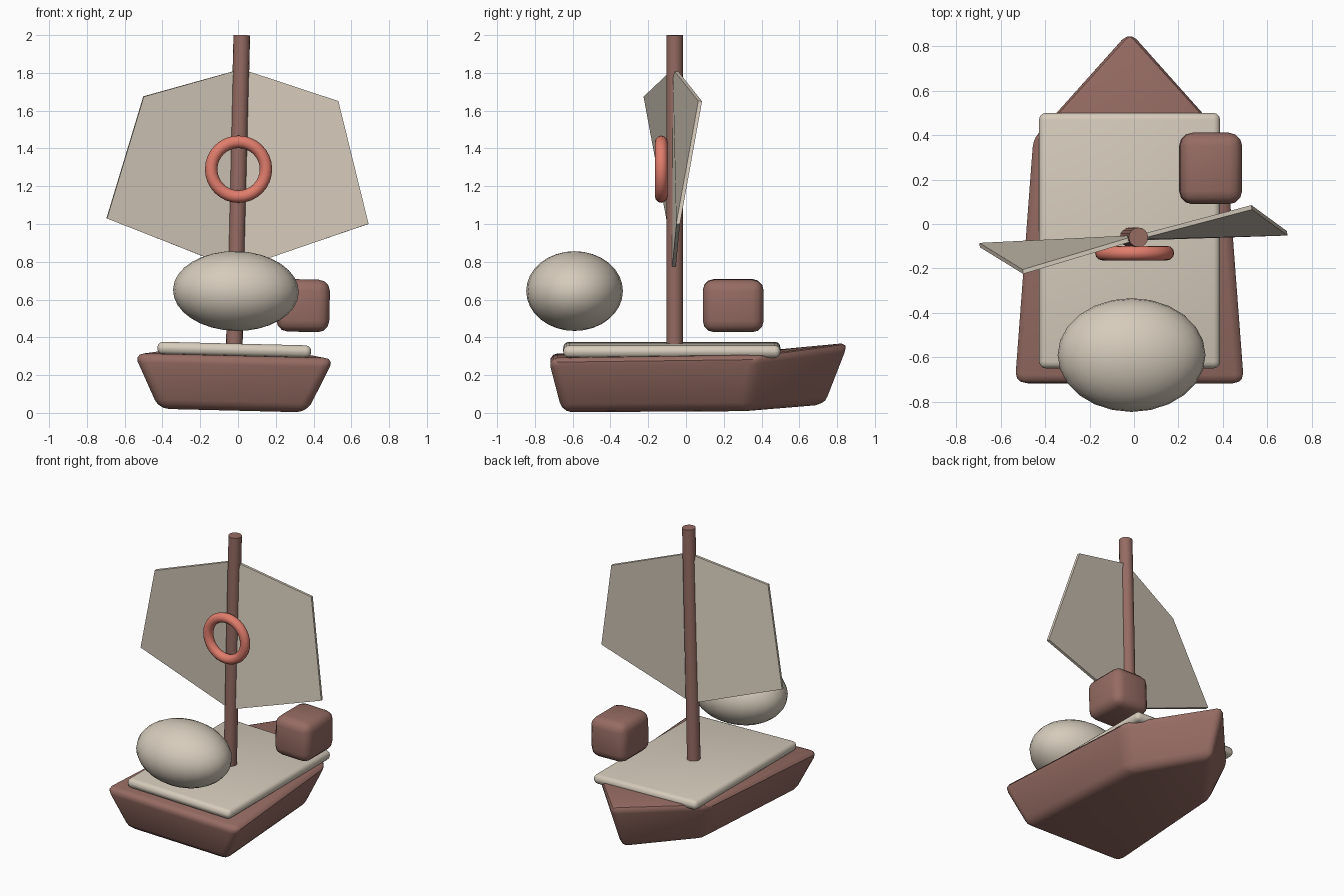
import bpy, bmesh, math
from mathutils import Matrix, Vector

if "Cube" in bpy.data.objects:
    bpy.data.objects.remove(bpy.data.objects["Cube"])


def material(name, rgb):
    m = bpy.data.materials.new(name)
    m.diffuse_color = (*rgb, 1)
    m.use_nodes = True
    m.node_tree.nodes["Principled BSDF"].inputs["Base Color"].default_value = m.diffuse_color
    return m


BROWN = material("reddish_brown", (0.305, 0.150, 0.125))
CREAM = material("cream", (0.67, 0.60, 0.50))
CORAL = material("coral_red", (0.753, 0.205, 0.150))

# The boat heels slightly towards +x
HEEL = Matrix.Translation((-0.028, 0, 0)) @ Matrix.Rotation(math.radians(1.4), 4, 'Y')


def finish(obj, name, mat, bevel=0, smooth=True):
    obj.name = name
    obj.data.materials.append(mat)
    bpy.ops.object.select_all(action='DESELECT')
    obj.select_set(True)
    bpy.context.view_layer.objects.active = obj
    if bevel:
        mod = obj.modifiers.new("round_edges", 'BEVEL')
        mod.width = bevel
        mod.segments = 3
        mod.limit_method = 'ANGLE'
        mod.angle_limit = math.radians(25)
        bpy.ops.object.modifier_apply(modifier=mod.name)
    if smooth:
        bpy.ops.object.shade_smooth_by_angle(angle=math.radians(40))
    return obj


def mesh_object(verts, faces):
    me = bpy.data.meshes.new("part")
    me.from_pydata(verts, [], faces)
    bm = bmesh.new()
    bm.from_mesh(me)
    bmesh.ops.recalc_face_normals(bm, faces=bm.faces)
    bm.to_mesh(me)
    bm.free()
    obj = bpy.data.objects.new("part", me)
    bpy.context.collection.objects.link(obj)
    return obj


def box(name, centre, size, bevel, mat, matrix=Matrix()):
    bpy.ops.mesh.primitive_cube_add(size=1)
    obj = bpy.context.object
    obj.data.transform(matrix @ Matrix.Translation(centre) @ Matrix.Diagonal((*size, 1)))
    return finish(obj, name, mat, bevel)


# Hull: flared five-sided outline with a pointed, raised bow
bottom = [(-0.395, -0.655, 0.012), (0.395, -0.655, 0.012), (0.335, 0.31, 0.016),
          (0, 0.76, 0.045), (-0.335, 0.31, 0.016)]
top = [(-0.535, -0.73, 0.303), (0.535, -0.73, 0.303), (0.45, 0.39, 0.317),
       (0, 0.885, 0.375), (-0.45, 0.39, 0.317)]
faces = [(i, (i + 1) % 5, 5 + (i + 1) % 5, 5 + i) for i in range(5)]
faces += [(0, 1, 2, 4), (2, 3, 4), (5, 6, 7, 9), (7, 8, 9)]
hull = mesh_object(bottom + top, faces)
hull.data.transform(HEEL)
finish(hull, "hull", BROWN, 0.05)

# Deck slab
box("deck", (0, -0.075, 0.334), (0.815, 1.15, 0.066), 0.03, CREAM, HEEL)

# Mast leaning with the heel
foot, tip = Vector((-0.021, -0.06, 0.3)), Vector((0.02, -0.06, 2.0))
bpy.ops.mesh.primitive_cylinder_add(vertices=16, radius=0.044, depth=(tip - foot).length)
mast = bpy.context.object
turn = (tip - foot).to_track_quat('Z', 'Y').to_matrix().to_4x4()
mast.data.transform(Matrix.Translation((foot + tip) / 2) @ turn)
finish(mast, "mast", BROWN)

# Twisted sail: two panels meeting at the mast
sail = mesh_object([(0.018, -0.06, 1.82), (-0.5, -0.215, 1.675), (-0.695, -0.095, 1.03),
                    (-0.01, -0.065, 0.76), (0.69, -0.042, 1.0), (0.53, 0.075, 1.65)],
                   [(0, 1, 2, 3), (0, 3, 4, 5)])
thick = sail.modifiers.new("thickness", 'SOLIDIFY')
thick.thickness = 0.02
thick.offset = 0
finish(sail, "sail", CREAM, smooth=False)

# Life ring in front of the sail
bpy.ops.mesh.primitive_torus_add(major_radius=0.145, minor_radius=0.033,
                                 major_segments=32, minor_segments=12,
                                 location=(0.003, -0.131, 1.29),
                                 rotation=(math.radians(90), 0, 0))
finish(bpy.context.object, "life_ring", CORAL)

# Rounded bundle floating over the stern
bpy.ops.mesh.primitive_uv_sphere_add(segments=24, ring_count=16, radius=1)
bundle = bpy.context.object
bundle.data.transform(Matrix.Translation((-0.011, -0.59, 0.645))
                      @ Matrix.Rotation(math.radians(1.4), 4, 'Y')
                      @ Matrix.Diagonal((0.333, 0.256, 0.211, 1)))
finish(bundle, "bundle", CREAM)

# Crate with soft edges
box("crate", (0, 0, 0), (0.28, 0.322, 0.278), 0.06, BROWN,
    Matrix.Translation((0.345, 0.25, 0.568)) @ Matrix.Rotation(math.radians(1.4), 4, 'Y'))
